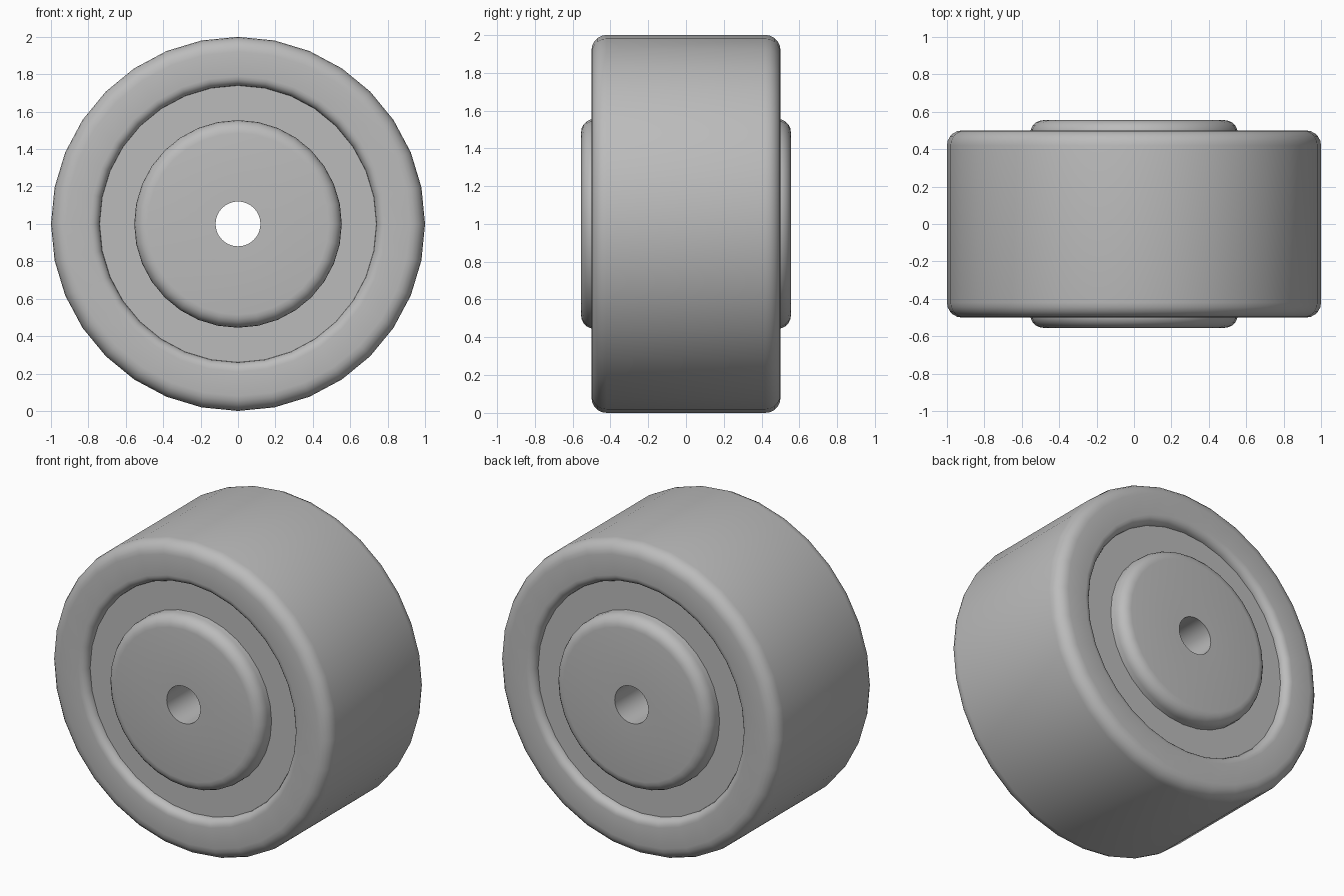
import bpy, bmesh, math
from mathutils import Matrix, Vector

cube = bpy.data.objects.get("Cube")
if cube:
    bpy.data.objects.remove(cube, do_unlink=True)

SIDES = 32

grey = bpy.data.materials.new("grey")
grey.use_nodes = True
colour = (0.5, 0.5, 0.5, 1)
grey.diffuse_color = colour
grey.node_tree.nodes["Principled BSDF"].inputs["Base Color"].default_value = colour


def rounded(points, steps=5):
    """Expand (radius, depth, fillet) corners into a rounded closed profile."""
    out = []
    for i, (r, y, f) in enumerate(points):
        p = Vector((r, y))
        if not f:
            out.append(p)
            continue
        a = (Vector(points[i - 1][:2]) - p).normalized()
        b = (Vector(points[(i + 1) % len(points)][:2]) - p).normalized()
        for k in range(steps + 1):
            t = math.pi / 2 * k / steps
            out.append(p + f * (a * (1 - math.sin(t)) + b * (1 - math.cos(t))))
    return out


def lathe(name, half):
    """Spin a front-half profile, mirrored to the back, about the axle."""
    corners = half + [(r, -y, f) for r, y, f in reversed(half)]
    profile = rounded(corners)
    bm = bmesh.new()
    rings = []
    for s in range(SIDES):
        turn = Matrix.Rotation(2 * math.pi * s / SIDES, 3, "Y")
        rings.append([bm.verts.new(turn @ Vector((p.x, p.y, 0))) for p in profile])
    n = len(profile)
    for s in range(SIDES):
        a, b = rings[s], rings[(s + 1) % SIDES]
        for i in range(n):
            j = (i + 1) % n
            bm.faces.new((a[i], a[j], b[j], b[i]))
    bmesh.ops.recalc_face_normals(bm, faces=bm.faces)
    mesh = bpy.data.meshes.new(name)
    bm.to_mesh(mesh)
    bm.free()
    mesh.materials.append(grey)
    obj = bpy.data.objects.new(name, mesh)
    obj.location.z = 1
    bpy.context.collection.objects.link(obj)
    bpy.ops.object.select_all(action="DESELECT")
    obj.select_set(True)
    bpy.context.view_layer.objects.active = obj
    bpy.ops.object.shade_smooth_by_angle(angle=math.radians(35))


# Tyre: wide ring with rounded shoulders and a rounded inner lip
lathe("tyre", [(0.74, -0.5, 0.05), (1.0, -0.5, 0.08)])
# Web: recessed disc between the tyre and the hub
lathe("web", [(0.5, -0.45, 0), (0.74, -0.45, 0)])
# Hub: raised boss with a round axle hole
lathe("hub", [(0.12, -0.555, 0), (0.555, -0.555, 0.07)])
